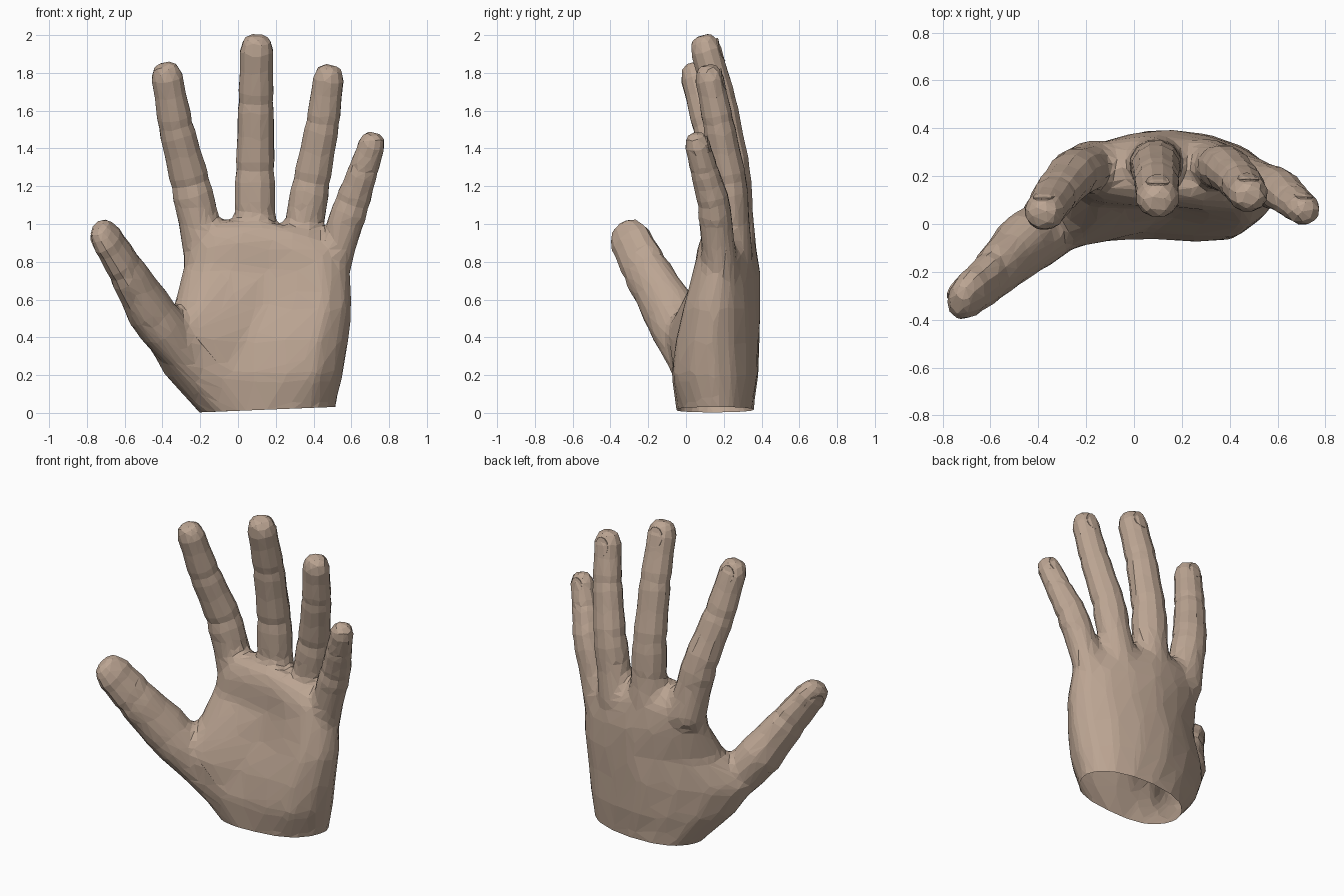
import bpy, bmesh, math
from mathutils import Vector

if "Cube" in bpy.data.objects:
    bpy.data.objects.remove(bpy.data.objects["Cube"])

skin = bpy.data.materials.new("skin")
skin.diffuse_color = (0.50, 0.375, 0.29, 1)
skin.use_nodes = True
skin.node_tree.nodes["Principled BSDF"].inputs["Base Color"].default_value = skin.diffuse_color


def add_loft(bm, rings):
    """Closed skin through rings of equal length."""
    loops = [[bm.verts.new(p) for p in r] for r in rings]
    n = len(loops[0])
    faces = []
    for a, b in zip(loops, loops[1:]):
        for i in range(n):
            j = (i + 1) % n
            faces.append(bm.faces.new((a[i], a[j], b[j], b[i])))
    faces += [bm.faces.new(loops[0][::-1]), bm.faces.new(loops[-1])]
    bmesh.ops.recalc_face_normals(bm, faces=faces)


def make_object(name, bm):
    me = bpy.data.meshes.new(name)
    bm.to_mesh(me)
    bm.free()
    me.materials.append(skin)
    ob = bpy.data.objects.new(name, me)
    bpy.context.collection.objects.link(ob)
    return ob


def add_finger(bm, name, pts, radii, dorsal=(0, 1, 0), flat=(0.93, 0.93), sides=12):
    """Three jointed segments with creases, a rounded tip and a thin nail plate."""
    pts = [Vector(p) for p in pts]
    dorsal = Vector(dorsal)
    dirs = [(pts[i + 1] - pts[i]).normalized() for i in range(3)]
    stations = []
    for s in range(3):
        length = (pts[s + 1] - pts[s]).length
        end = 1 - radii[3] / length if s == 2 else 0.86
        for u, m in ((0, 0.98), (0.13, 1.04), (0.5, 1.0), (end, 1.04)):
            t = dirs[s]
            if u == 0 and s:
                t = (dirs[s - 1] + dirs[s]).normalized()
            r = radii[s] + (radii[s + 1] - radii[s]) * u
            stations.append((pts[s].lerp(pts[s + 1], u), t, r * m))
    for back, m in ((0.5, 0.93), (0.17, 0.74), (0, 0.44)):
        stations.append((pts[3] - dirs[2] * radii[3] * back, dirs[2], radii[3] * m))
    rings = []
    for k, (c, t, r) in enumerate(stations):
        depth = flat[0] + (flat[1] - flat[0]) * min(1, k / 10)
        up = (dorsal - t * dorsal.dot(t)).normalized()
        side = t.cross(up)
        angles = [2 * math.pi * (i + 0.5) / sides for i in range(sides)]
        rings.append([c + side * r * math.cos(a) + up * r * depth * math.sin(a)
                      for a in angles])
    add_loft(bm, rings)

    # nail: oval plate wrapped over the back of the fingertip
    r, centre = radii[3], pts[3] - dirs[2] * radii[3] * 1.15
    plate = []
    for lift in (-0.004, 0.004):
        ring = []
        for i in range(12):
            a = 2 * math.pi * i / 12
            w, l = 0.58 * r * math.cos(a), 0.75 * r * math.sin(a)
            h = flat[1] * math.sqrt(r * r - w * w) * (1 - 0.07 * max(0, math.sin(a))) + lift
            ring.append(centre + side * w + dirs[2] * l + up * h)
        plate.append(ring)
    nail = bmesh.new()
    add_loft(nail, plate)
    make_object(name + "_nail", nail)


def smooth_loop(ctrl):
    """Closed curve through the control points with one extra point in each gap."""
    out, n = [], len(ctrl)
    for i in range(n):
        p0, p1, p2, p3 = (ctrl[(i + k) % n] for k in (-1, 0, 1, 2))
        out += [p1, (p1 + p2) * 0.5625 - (p0 + p3) * 0.0625]
    return out


# palm sections: z left, z right, x left, x right, left edge y,
# three palm-side y, right edge y, three back y (right to left)
palm_rows = [
    (-0.1, -0.1, -0.12, 0.51, 0.14, -0.02, -0.05, 0.00, 0.17, 0.31, 0.36, 0.31),
    (0.00, 0.03, -0.21, 0.52, 0.14, -0.02, -0.05, 0.00, 0.17, 0.31, 0.36, 0.31),
    (0.20, 0.20, -0.395, 0.56, 0.05, -0.065, -0.065, -0.065, 0.15, 0.33, 0.385, 0.26),
    (0.39, 0.38, -0.50, 0.59, -0.01, -0.125, -0.03, -0.055, 0.14, 0.33, 0.39, 0.22),
    (0.58, 0.56, -0.34, 0.61, 0.10, -0.03, 0.03, -0.015, 0.15, 0.32, 0.395, 0.29),
    (0.78, 0.72, -0.295, 0.60, 0.20, 0.08, 0.07, 0.03, 0.17, 0.31, 0.395, 0.335),
    (0.90, 0.83, -0.285, 0.575, 0.22, 0.095, 0.075, 0.06, 0.18, 0.29, 0.365, 0.33),
    (0.98, 0.91, -0.24, 0.52, 0.22, 0.125, 0.10, 0.10, 0.19, 0.25, 0.29, 0.29),
    (1.02, 0.95, -0.18, 0.46, 0.22, 0.175, 0.16, 0.15, 0.19, 0.22, 0.24, 0.25),
]
rings = []
for zl, zr, xl, xr, *ys in palm_rows:
    ts = (0, 0.15, 0.5, 0.85, 1, 0.85, 0.5, 0.15)
    bulge = 0.04 if zl > 0.85 else 0
    rings.append(smooth_loop([
        Vector((xl + (xr - xl) * t, y, zl + (zr - zl) * t + bulge * (1 - abs(2 * t - 1))))
        for t, y in zip(ts, ys)]))
body = bmesh.new()
add_loft(body, rings)

add_finger(body, "index_finger", [(-0.165, 0.245, 0.82), (-0.253, 0.21, 1.22),
                                  (-0.33, 0.12, 1.52), (-0.388, 0.03, 1.85)],
           (0.12, 0.105, 0.093, 0.08))
add_finger(body, "middle_finger", [(0.09, 0.265, 0.82), (0.09, 0.245, 1.29),
                                   (0.095, 0.18, 1.65), (0.10, 0.085, 1.998)],
           (0.12, 0.103, 0.094, 0.086))
add_finger(body, "ring_finger", [(0.315, 0.25, 0.80), (0.39, 0.23, 1.23),
                                 (0.45, 0.17, 1.54), (0.487, 0.11, 1.84)],
           (0.115, 0.099, 0.089, 0.079))
add_finger(body, "little_finger", [(0.47, 0.19, 0.70), (0.607, 0.145, 1.12),
                                   (0.665, 0.095, 1.29), (0.728, 0.045, 1.478)],
           (0.105, 0.092, 0.078, 0.068))
add_finger(body, "thumb", [(-0.15, 0.07, 0.12), (-0.45, -0.075, 0.52),
                           (-0.60, -0.22, 0.77), (-0.742, -0.335, 0.995)],
           (0.09, 0.152, 0.122, 0.106), dorsal=(-1, 0.25, 0), flat=(0.95, 0.68))
hand = make_object("hand", body)


def bake(ob):
    """Apply the modifiers of an object."""
    dg = bpy.context.evaluated_depsgraph_get()
    me = bpy.data.meshes.new_from_object(ob.evaluated_get(dg))
    ob.modifiers.clear()
    ob.data = me
    return me


# weld palm, fingers and thumb into one continuous skin
remesh = hand.modifiers.new("weld", 'REMESH')
remesh.mode = 'VOXEL'
remesh.voxel_size = 0.013
me = bake(hand)

# soften the knuckles, webs and thumb root, then cut the wrist open
bm = bmesh.new()
bm.from_mesh(me)
bmesh.ops.smooth_vert(bm, verts=bm.verts, factor=0.5,
                      use_axis_x=True, use_axis_y=True, use_axis_z=True)
roots = [v for v in bm.verts
         if v.co.x > -0.56 and v.co.z < (1.1 if v.co.x < 0.45 else 1.0)]
for _ in range(24):
    bmesh.ops.smooth_vert(bm, verts=roots, factor=0.5,
                          use_axis_x=True, use_axis_y=True, use_axis_z=True)
bmesh.ops.bisect_plane(bm, geom=bm.verts[:] + bm.edges[:] + bm.faces[:],
                       plane_co=(-0.2, 0, 0.003), plane_no=(-0.04, 0, 1), clear_inner=True)
bm.to_mesh(me)
bm.free()

# reduce to broad flat facets
dec = hand.modifiers.new("facets", 'DECIMATE')
dec.ratio = min(1, 2400 / sum(len(p.vertices) - 2 for p in me.polygons))
me = bake(hand)
if not me.materials:
    me.materials.append(skin)
for p in me.polygons:
    p.use_smooth = False
    p.material_index = 0
